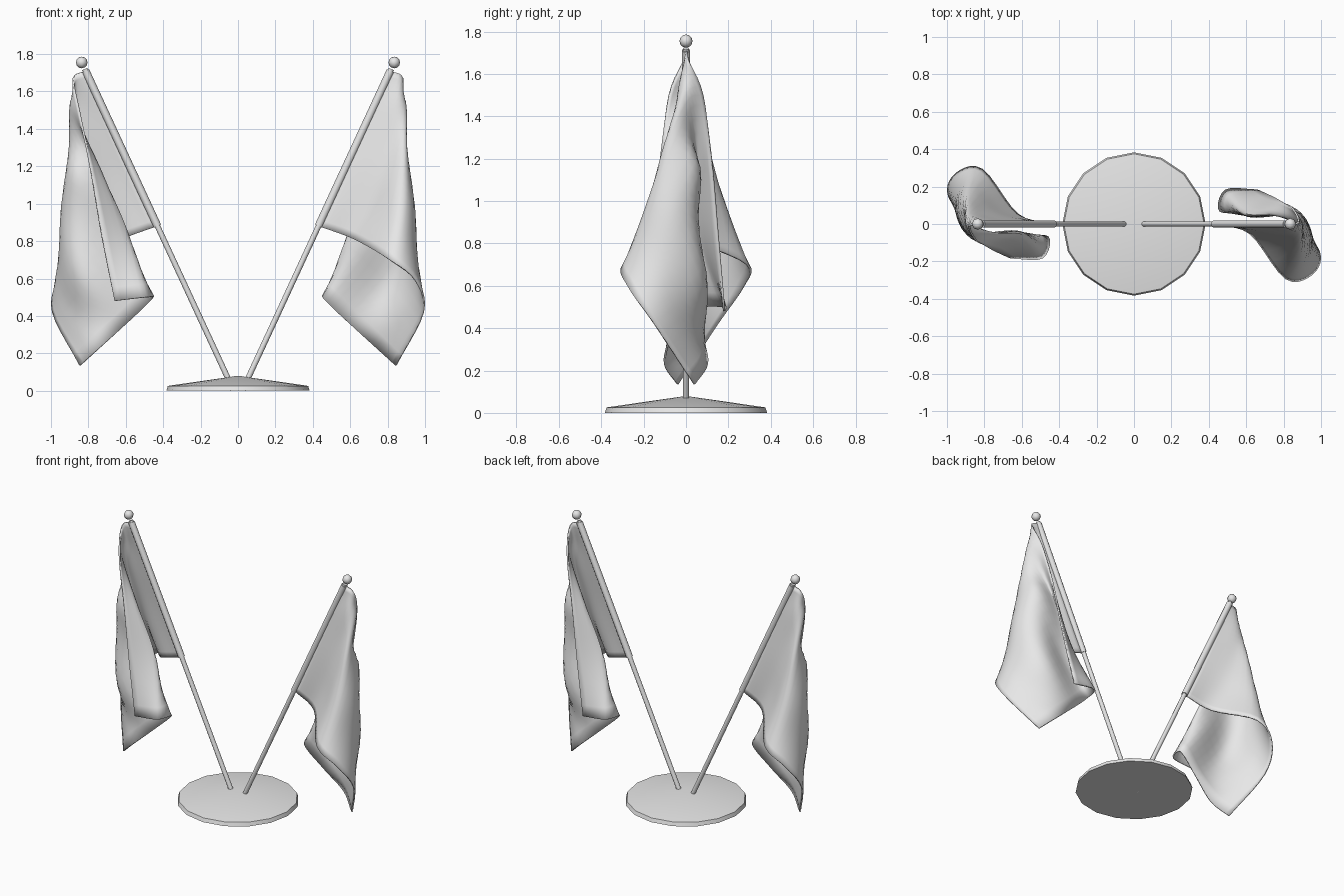
import bpy
import bmesh
import math
from mathutils import Vector, Matrix

cube = bpy.data.objects.get("Cube")
if cube:
    bpy.data.objects.remove(cube, do_unlink=True)

GREY = (0.8, 0.8, 0.8, 1.0)
grey = bpy.data.materials.new("plain grey")
grey.use_nodes = True
grey.diffuse_color = GREY
grey.node_tree.nodes["Principled BSDF"].inputs["Base Color"].default_value = GREY


def finish(bm, name, angle=40):
    """Turn a bmesh into a named, smoothed grey object."""
    bmesh.ops.recalc_face_normals(bm, faces=bm.faces)
    mesh = bpy.data.meshes.new(name)
    bm.to_mesh(mesh)
    bm.free()
    mesh.materials.append(grey)
    obj = bpy.data.objects.new(name, mesh)
    bpy.context.collection.objects.link(obj)
    bpy.ops.object.select_all(action="DESELECT")
    obj.select_set(True)
    bpy.context.view_layer.objects.active = obj
    bpy.ops.object.shade_smooth_by_angle(angle=math.radians(angle))
    return obj


def rod(name, start, end, radius, sides=10):
    """Cylinder between two points."""
    axis = end - start
    turn = axis.to_track_quat("Z", "Y").to_matrix().to_4x4()
    bm = bmesh.new()
    bmesh.ops.create_cone(bm, cap_ends=True, segments=sides, radius1=radius, radius2=radius,
                          depth=axis.length,
                          matrix=Matrix.Translation((start + end) / 2) @ turn)
    return finish(bm, name)


def spline(points, steps):
    """Smooth curve passing through all the points."""
    pts = [2 * points[0] - points[1], *points, 2 * points[-1] - points[-2]]
    out = []
    for a, b, c, d in zip(pts, pts[1:], pts[2:], pts[3:]):
        for i in range(steps):
            t = i / steps
            out.append(b + t / 2 * ((c - a) + t * ((2 * a - 5 * b + 4 * c - d)
                                                   + t * (3 * (b - c) + d - a))))
    return out + [points[-1].copy()]


# Line of the left pole, by height
def on_pole(z):
    return Vector((0.023 + 0.463 * z, 0, z))


SLEEVE_LOW, SLEEVE_TOP = on_pole(0.88), on_pole(1.71)

# Cloth folds from pole to free end, each running from lower edge to upper edge
folds = [
    [SLEEVE_LOW.lerp(SLEEVE_TOP, i / 5) for i in range(6)],
    [(.62, -.05, .81), (.7, -.06, .98), (.76, -.06, 1.16), (.82, -.05, 1.35), (.86, -.03, 1.54), (.88, .01, 1.67)],
    [(.81, -.29, .7), (.86, -.22, .88), (.89, -.15, 1.08), (.9, -.08, 1.29), (.89, .01, 1.48), (.85, .08, 1.5)],
    [(.95, -.27, .59), (.95, -.15, .74), (.94, -.04, .95), (.87, .06, 1.14), (.74, .05, 1.18), (.79, .12, 1.2)],
    [(.99, -.15, .42), (.94, -.06, .5), (.84, .09, .63), (.68, .04, .8), (.59, .06, .84), (.73, .15, .84)],
    [(.845, .04, .135), (.74, .1, .23), (.6, .08, .355), (.46, .07, .49), (.49, .18, .5), (.66, .18, .48)],
]


def flag(name):
    across = [spline([Vector(p) for p in fold], 5) for fold in folds]
    columns = [spline(list(col), 5) for col in zip(*across)]
    bm = bmesh.new()
    grid = [[bm.verts.new(p) for p in col] for col in columns]
    for left, right in zip(grid, grid[1:]):
        for i in range(len(left) - 1):
            bm.faces.new((left[i], left[i + 1], right[i + 1], right[i]))
    obj = finish(bm, name, 60)
    solid = obj.modifiers.new("thickness", "SOLIDIFY")
    solid.thickness = 0.01
    solid.offset = 0
    return obj


def finial(name):
    bm = bmesh.new()
    bmesh.ops.create_uvsphere(bm, u_segments=8, v_segments=6, radius=0.031,
                              matrix=Matrix.Translation(on_pole(1.755)))
    return finish(bm, name, 60)


# Two identical flags, the second turned half way round
for side, turn in (("left", 0), ("right", math.pi)):
    parts = [
        rod(side + "_pole", on_pole(0.005), on_pole(1.72), 0.015),
        rod(side + "_sleeve", SLEEVE_LOW, SLEEVE_TOP, 0.021),
        flag(side + "_flag"),
        finial(side + "_finial"),
    ]
    for part in parts:
        part.rotation_euler.z = turn

# Base: a thin rim under a shallow cone
base = bmesh.new()
SIDES = 16
rings = []
for radius, z in ((0.383, 0), (0.375, 0.026)):
    rings.append([base.verts.new((radius * math.cos(i * math.tau / SIDES),
                                  radius * math.sin(i * math.tau / SIDES), z))
                  for i in range(SIDES)])
apex = base.verts.new((0, 0, 0.08))
low, high = rings
base.faces.new(low[::-1])
for i in range(SIDES):
    j = (i + 1) % SIDES
    base.faces.new((low[i], low[j], high[j], high[i]))
    base.faces.new((high[i], high[j], apex))
finish(base, "base")
